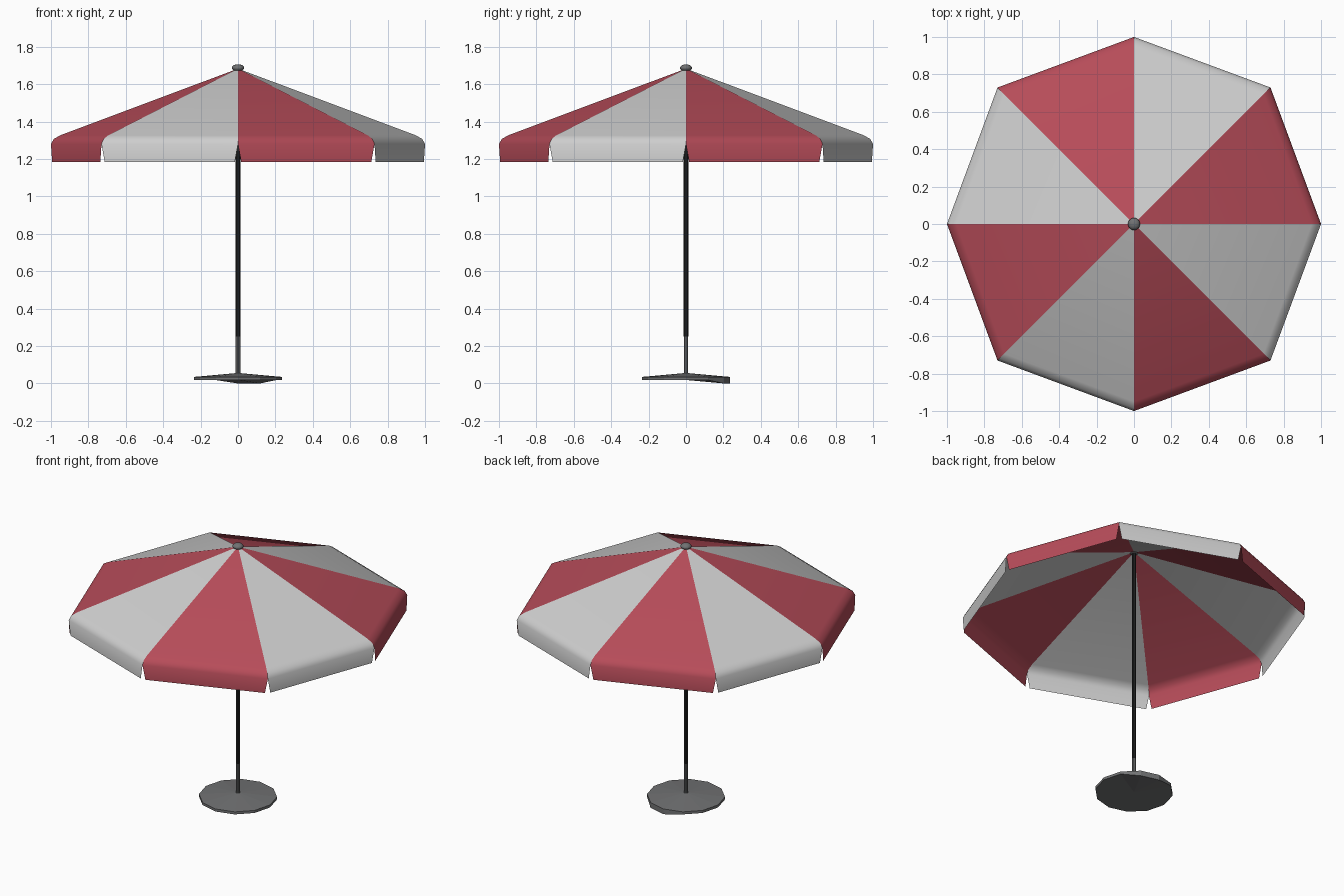
import bpy, bmesh, math
from mathutils import Vector

if "Cube" in bpy.data.objects:
    bpy.data.objects.remove(bpy.data.objects["Cube"])


def material(name, r, g, b):
    m = bpy.data.materials.new(name)
    m.diffuse_color = (r, g, b, 1)
    m.use_nodes = True
    m.node_tree.nodes["Principled BSDF"].inputs["Base Color"].default_value = m.diffuse_color
    return m


RED = material("red cloth", 0.47, 0.072, 0.10)
WHITE = material("pale grey cloth", 0.62, 0.62, 0.62)
BLACK = material("black pole", 0.018, 0.019, 0.019)
GREY = material("grey metal", 0.165, 0.168, 0.172)


def finish(name, bm, mats, smooth=False):
    me = bpy.data.meshes.new(name)
    bm.to_mesh(me)
    bm.free()
    for m in mats:
        me.materials.append(m)
    for p in me.polygons:
        p.use_smooth = smooth
    ob = bpy.data.objects.new(name, me)
    bpy.context.collection.objects.link(ob)
    return ob


def lathe(name, profile, sides, mat, smooth=False):
    """Closed solid turned around z from (radius, height) points, bottom to top."""
    bm = bmesh.new()
    rings = []
    for r, z in profile:
        rings.append([bm.verts.new((r * math.cos(math.tau * i / sides),
                                    r * math.sin(math.tau * i / sides), z))
                      for i in range(sides)])
    for a, b in zip(rings, rings[1:]):
        for i in range(sides):
            j = (i + 1) % sides
            bm.faces.new((a[i], a[j], b[j], b[i]))
    bm.faces.new(rings[0][::-1])
    bm.faces.new(rings[-1])
    return finish(name, bm, [mat], smooth)


# Canopy: eight cloth panels with a rounded rim and hanging flaps split at corners
def corner(i):
    r = 1.0 if i % 2 == 0 else 1.032
    a = math.radians(45 * i)
    return Vector((r * math.cos(a), r * math.sin(a), 0))


rim = [(0.95, 1.327), (0.985, 1.307), (1.0, 1.28)]
bm = bmesh.new()
for i in range(8):
    c0, c1 = corner(i), corner(i + 1)
    along = (c1 - c0).normalized() * 0.018
    apex = bm.verts.new((0, 0, 1.683))
    rows = [(c0 * s + Vector((0, 0, z)), c1 * s + Vector((0, 0, z))) for s, z in rim]
    low = Vector((0, 0, 1.185))
    rows.append((c0 + along + low, c1 - along + low))
    rows = [(bm.verts.new(p), bm.verts.new(q)) for p, q in rows]
    faces = [bm.faces.new((apex, *rows[0]))]
    for (a, b), (c, d) in zip(rows, rows[1:]):
        faces.append(bm.faces.new((a, c, d, b)))
    for f in faces:
        f.material_index = i % 2
finish("canopy", bm, [RED, WHITE], True)

# Pole, lower sleeve and top knob
lathe("pole", [(0.0135, 0.25), (0.0135, 1.67)], 10, BLACK)
lathe("lower_sleeve", [(0.0125, 0.02), (0.0125, 0.25)], 10, GREY)
lathe("top_knob", [(0.02, 1.671), (0.033, 1.682), (0.033, 1.692),
                   (0.022, 1.702), (0.008, 1.706)], 10, GREY, True)

# Base: shallow cone plate with two rim points reaching down at the back
base = lathe("base", [(0.01, 0.018), (0.235, 0.018), (0.235, 0.035), (0.013, 0.055)], 12, GREY)
for v in base.data.vertices:
    if v.co.z < 0.02 and v.co.y > 0.19 and v.co.x > -0.05:
        v.co.z = 0.0
